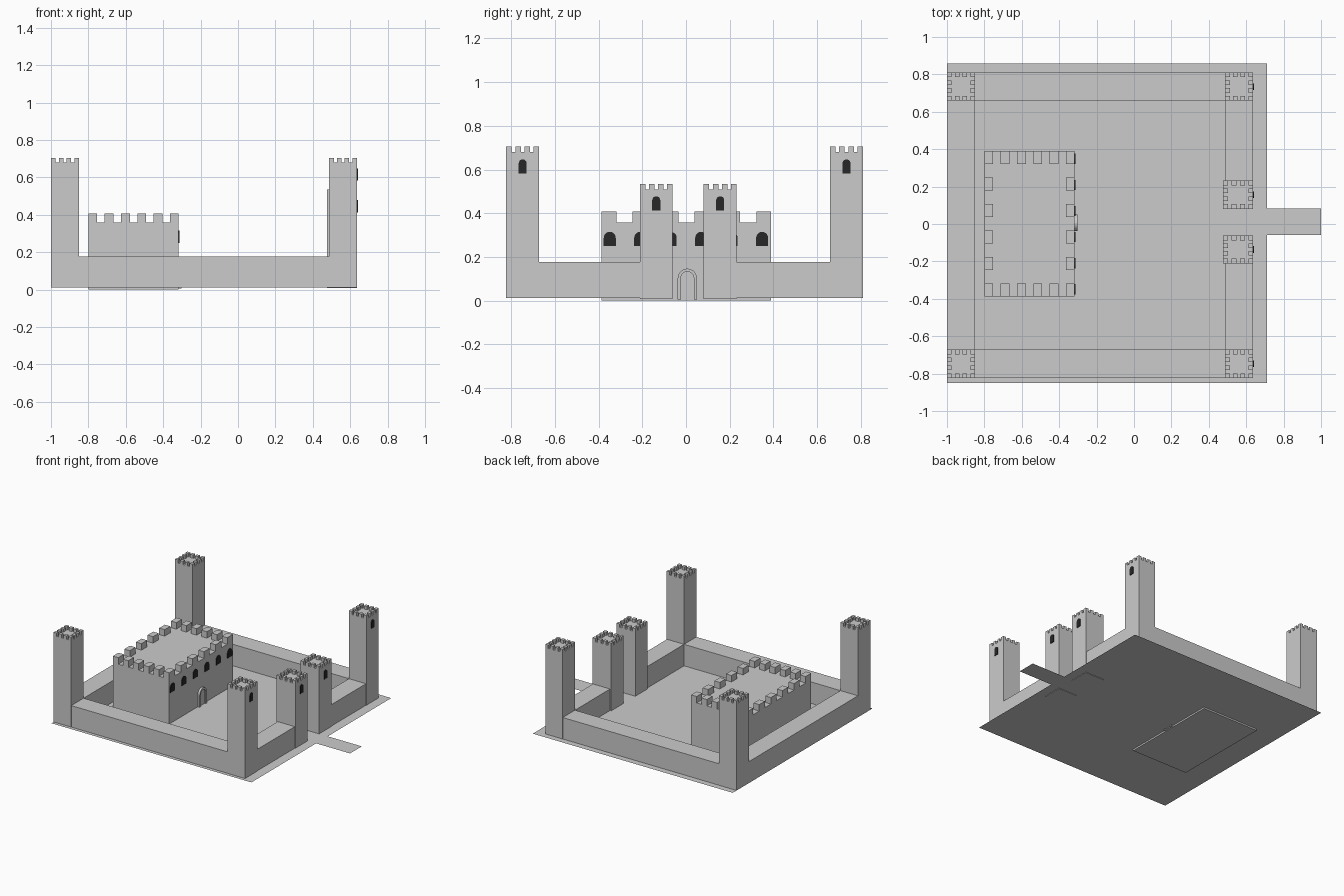
import bpy, bmesh, math

if "Cube" in bpy.data.objects:
    bpy.data.objects.remove(bpy.data.objects["Cube"])

G = 0.012  # ground level

dark = bpy.data.materials.new("window_dark")
dark.diffuse_color = (0.02, 0.02, 0.02, 1)
dark.use_nodes = True
dark.node_tree.nodes["Principled BSDF"].inputs["Base Color"].default_value = dark.diffuse_color


def add_box(bm, x0, x1, y0, y1, z0, z1):
    vs = bmesh.ops.create_cube(bm, size=1)["verts"]
    for v in vs:
        v.co = (x0 if v.co.x < 0 else x1, y0 if v.co.y < 0 else y1, z0 if v.co.z < 0 else z1)


def finish(name, bm, mat=None):
    bmesh.ops.recalc_face_normals(bm, faces=bm.faces)
    me = bpy.data.meshes.new(name)
    bm.to_mesh(me)
    bm.free()
    ob = bpy.data.objects.new(name, me)
    bpy.context.collection.objects.link(ob)
    if mat:
        me.materials.append(mat)
    return ob


def box(name, *b):
    bm = bmesh.new()
    add_box(bm, *b)
    return finish(name, bm)


def plane(name, x0, x1, y0, y1, z):
    bm = bmesh.new()
    bm.faces.new([bm.verts.new(p) for p in ((x0, y0, z), (x1, y0, z), (x1, y1, z), (x0, y1, z))])
    ob = finish(name, bm)
    return ob


def battlement_block(name, x0, x1, y0, y1, z0, roof, top, n, fx, fy):
    """Block with an n x n ring of merlons of size fx by fy on its roof edge."""
    bm = bmesh.new()
    add_box(bm, x0, x1, y0, y1, z0, roof)
    sx, sy = (x1 - x0 - fx) / (n - 1), (y1 - y0 - fy) / (n - 1)
    for i in range(n):
        for j in range(n):
            if i in (0, n - 1) or j in (0, n - 1):
                x, y = x0 + i * sx, y0 + j * sy
                add_box(bm, x, x + fx, y, y + fy, roof, top)
    return finish(name, bm)


def arch(y, w, z0, z1, seg=10):
    """Arched outline in the y-z plane."""
    r = w / 2
    pts = [(y - r, z0), (y + r, z0)]
    for i in range(seg + 1):
        a = math.pi * i / seg
        pts.append((y + r * math.cos(a), z1 - r + r * math.sin(a)))
    return pts


def arch_panel(name, x0, x1, pts, mat=None):
    bm = bmesh.new()
    f = bm.faces.new([bm.verts.new((x0, y, z)) for y, z in pts])
    ex = bmesh.ops.extrude_face_region(bm, geom=[f])
    for v in ex["geom"]:
        if isinstance(v, bmesh.types.BMVert):
            v.co.x = x1
    return finish(name, bm, mat)


def arch_frame(name, x0, x1, outer, inner):
    """Ring between two arches, open at the threshold."""
    o, i = outer[1:] + outer[:1], inner[1:] + inner[:1]
    bm = bmesh.new()
    loops = [[bm.verts.new((x, y, z)) for y, z in pts]
             for pts, x in ((o, x0), (o, x1), (i, x1), (i, x0))]
    for k in range(len(o) - 1):
        for a in range(4):
            p, q = loops[a], loops[(a + 1) % 4]
            bm.faces.new((p[k], p[k + 1], q[k + 1], q[k]))
    for k in (0, -1):
        bm.faces.new([lp[k] for lp in loops])
    return finish(name, bm)


# Ground and entry path
plane("ground", -1, 0.71, -0.85, 0.857, G)
plane("entry_path", 0.71, 1, -0.06, 0.083, G)

# Curtain walls
box("wall_left_side", -1, 0.633, -0.822, -0.672, G, 0.178)
box("wall_right_side", -1, 0.633, 0.66, 0.809, G, 0.178)
box("wall_back", -1, -0.85, -0.672, 0.66, G, 0.178)
box("wall_front_a", 0.487, 0.633, -0.672, -0.15, G, 0.178)
box("wall_front_b", 0.487, 0.633, 0.15, 0.66, G, 0.178)

# Corner towers, windows only on the gate side
for side, (y0, y1) in (("a", (-0.823, -0.672)), ("b", (0.659, 0.81))):
    battlement_block("back_tower_" + side, -1, -0.85, y0, y1, G, 0.68, 0.705, 4, 0.025, 0.025)
    battlement_block("front_tower_" + side, 0.487, 0.636, y0, y1, G, 0.68, 0.705, 4, 0.025, 0.025)
    arch_panel("front_tower_window_" + side, 0.634, 0.641,
               arch((y0 + y1) / 2, 0.036, 0.583, 0.647), dark)

# Gate towers
for side, (y0, y1) in (("a", (-0.21, -0.062)), ("b", (0.081, 0.232))):
    battlement_block("gate_tower_" + side, 0.477, 0.637, y0, y1, 0.008, 0.51, 0.535, 4, 0.026, 0.025)
    arch_panel("gate_tower_window_" + side, 0.635, 0.642,
               arch((y0 + y1) / 2, 0.037, 0.412, 0.478), dark)

# Keep with its row of windows
battlement_block("keep", -0.8, -0.317, -0.387, 0.39, 0.0, 0.358, 0.408, 6, 0.047, 0.068)
for i in range(6):
    arch_panel("keep_window_%d" % i, -0.319, -0.312,
               arch(-0.349 + 0.1395 * i, 0.055, 0.25, 0.315), dark)

# Keep door
arch_frame("door_frame", -0.319, -0.301, arch(0.006, 0.088, 0.006, 0.147),
           arch(0.006, 0.06, 0.006, 0.133))
arch_panel("door_panel", -0.319, -0.311, arch(0.006, 0.062, 0.006, 0.134))
